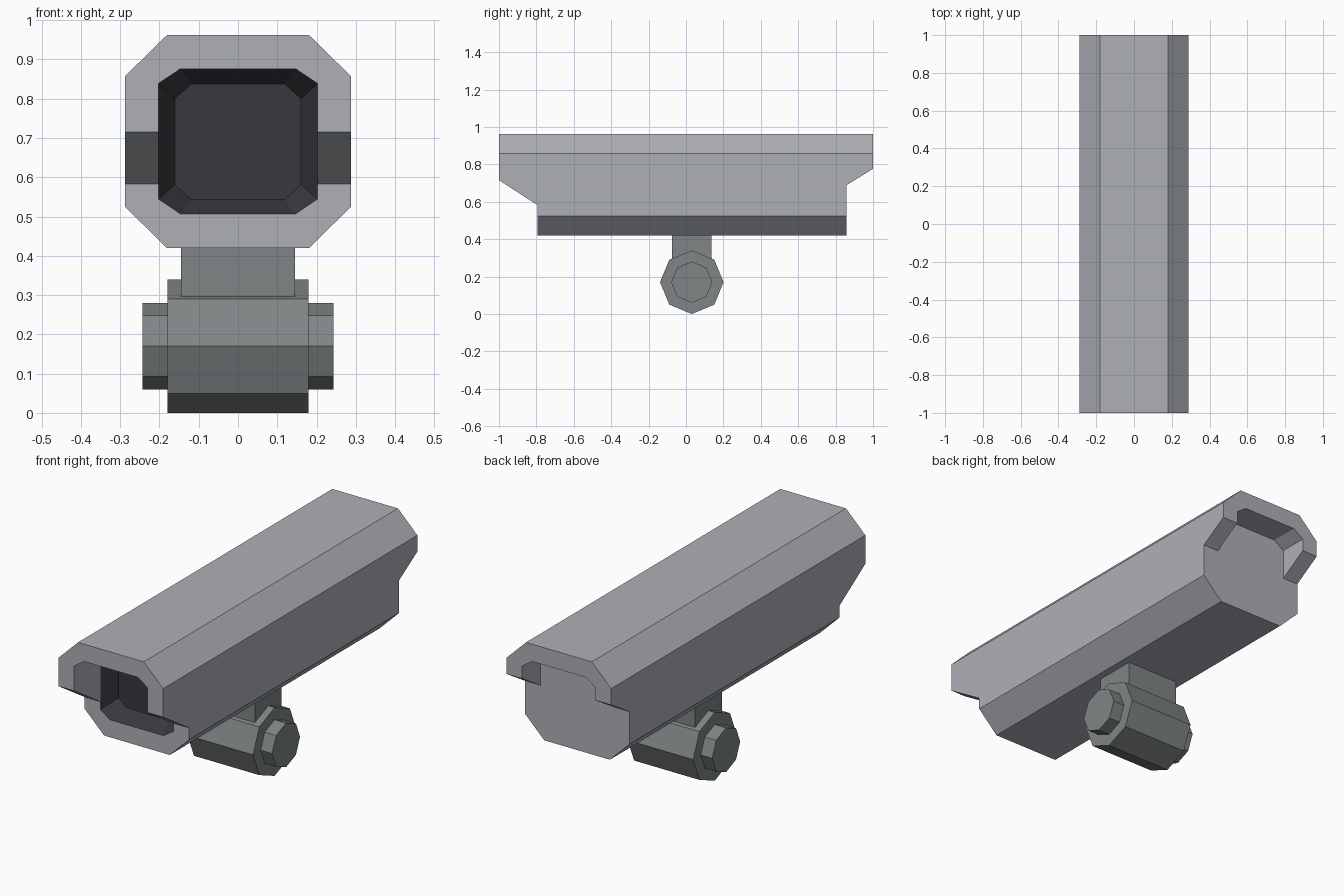
import bpy, bmesh, math

if "Cube" in bpy.data.objects:
    bpy.data.objects.remove(bpy.data.objects["Cube"])


def material(name, rgb):
    m = bpy.data.materials.new(name)
    m.diffuse_color = (*rgb, 1)
    m.use_nodes = True
    m.node_tree.nodes["Principled BSDF"].inputs["Base Color"].default_value = m.diffuse_color
    return m


SHELL = material("pale grey", (0.42, 0.435, 0.475))
MOUNT = material("mid grey", (0.215, 0.233, 0.233))
DARK = material("dark lens", (0.042, 0.039, 0.047))


def loft(name, rings, mat=None):
    """Closed solid joining rings of equal point count."""
    bm = bmesh.new()
    loops = [[bm.verts.new(p) for p in ring] for ring in rings]
    n = len(loops[0])
    for a, b in zip(loops, loops[1:]):
        for i in range(n):
            j = (i + 1) % n
            bm.faces.new((a[i], a[j], b[j], b[i]))
    bm.faces.new(loops[0])
    bm.faces.new(loops[-1])
    bmesh.ops.recalc_face_normals(bm, faces=bm.faces)
    me = bpy.data.meshes.new(name)
    bm.to_mesh(me)
    bm.free()
    ob = bpy.data.objects.new(name, me)
    bpy.context.collection.objects.link(ob)
    if mat:
        me.materials.append(mat)
    return ob


def chamfered(y, hw, z0, z1, cx, cz):
    """Chamfered rectangle in the xz plane."""
    a, b, c, d = hw - cx, hw, z0 + cz, z1 - cz
    pts = [(a, z0), (b, c), (b, d), (a, z1), (-a, z1), (-b, d), (-b, c), (-a, z0)]
    return [(x, y, z) for x, z in pts]


def boolean(ob, cutter, operation):
    mod = ob.modifiers.new("cut", 'BOOLEAN')
    mod.operation = operation
    mod.solver = 'EXACT'
    mod.object = cutter
    cutter.hide_render = True
    bpy.context.view_layer.objects.active = ob
    bpy.ops.object.modifier_apply(modifier=mod.name)
    bpy.data.objects.remove(cutter)


# Housing: octagonal tube trimmed to the side outline with overhanging hoods
housing = loft("camera_housing",
               [chamfered(y, 0.288, 0.42, 0.962, 0.107, 0.105) for y in (-1.2, 1.2)], SHELL)
outline = [(-1, 1.1), (-1, 0.715), (-0.795, 0.583), (-0.795, 0.3),
           (0.857, 0.3), (0.857, 0.688), (1, 0.776), (1, 1.1)]
boolean(housing, loft("side_outline", [[(x, y, z) for y, z in outline] for x in (-0.5, 0.5)]),
        'INTERSECT')

# Front opening with tapered lens recess, and shallow rear opening
opening = (0.202, 0.507, 0.876, 0.055, 0.037)
boolean(housing, loft("front_opening", [
    chamfered(-1.1, *opening), chamfered(-0.795, *opening),
    chamfered(-0.71, 0.161, 0.543, 0.838, 0.043, 0.038)]), 'DIFFERENCE')
boolean(housing, loft("rear_opening", [chamfered(y, *opening) for y in (0.857, 1.1)]),
        'DIFFERENCE')

# Recess walls and lens panel are dark
housing.data.materials.clear()
housing.data.materials.append(SHELL)
housing.data.materials.append(DARK)
for p in housing.data.polygons:
    c = p.center
    inside = -0.79 < c.y < -0.70 and abs(c.x) < 0.21 and 0.5 < c.z < 0.88
    p.material_index = 1 if inside else 0


# Mount: neck, octagonal pivot barrel and end caps
def barrel(name, r, x0, x1):
    ring = [(r * math.sin(i * math.pi / 4), r * math.cos(i * math.pi / 4)) for i in range(8)]
    return loft(name, [[(x, 0.031 + y, 0.17 + z) for y, z in ring] for x in (x0, x1)], MOUNT)


loft("mount_neck", [[(x, y, z) for x, y in
                     ((-0.145, -0.075), (0.145, -0.075), (0.145, 0.137), (-0.145, 0.137))]
                    for z in (0.29, 0.421)], MOUNT)
barrel("pivot_barrel", 0.17, -0.18, 0.18)
for side, s in (("left", -1), ("right", 1)):
    barrel("pivot_cap_" + side, 0.11, s * 0.18, s * 0.243)
